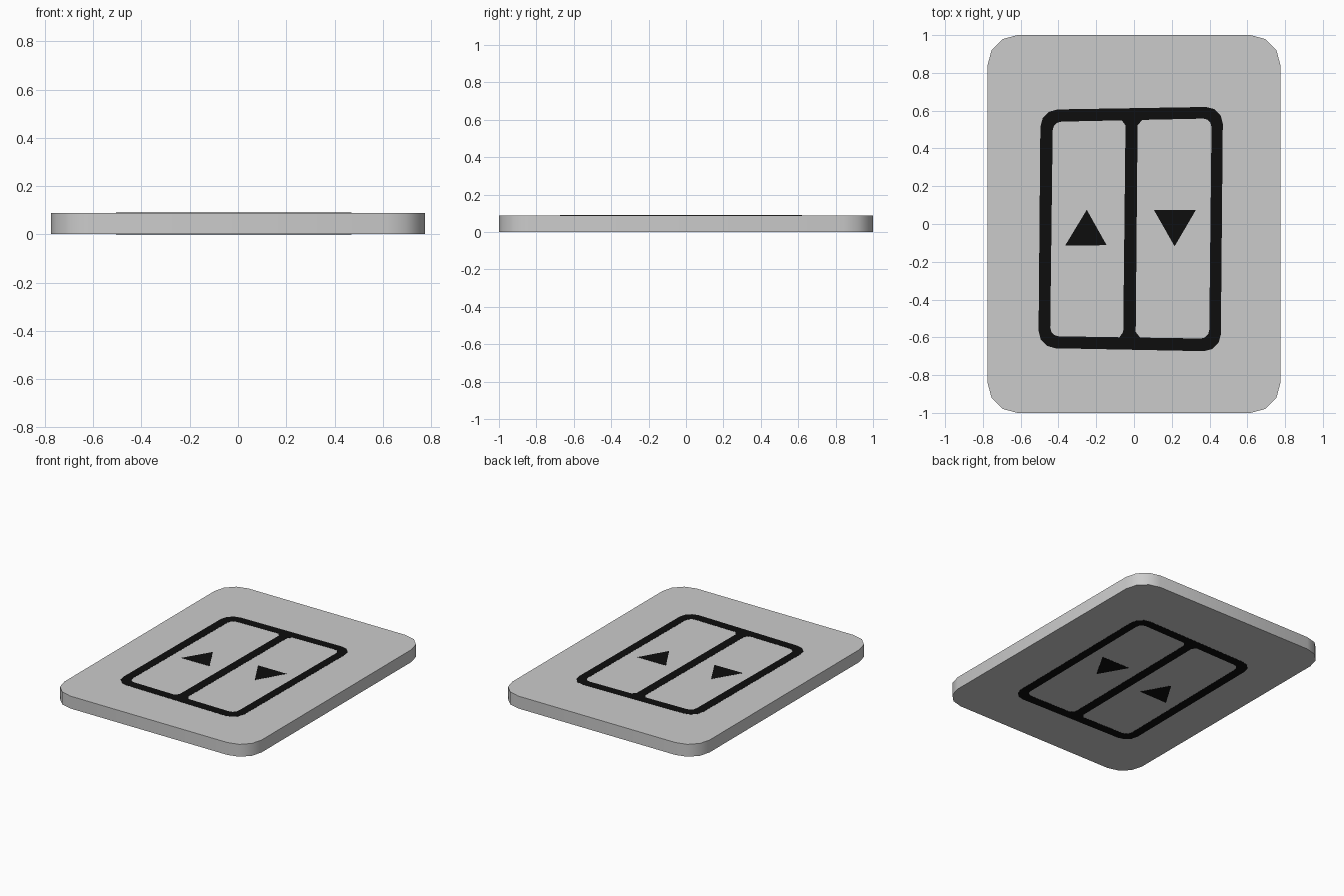
import bpy, bmesh, math
from mathutils import Vector

if "Cube" in bpy.data.objects:
    bpy.data.objects.remove(bpy.data.objects["Cube"])

THICK = 0.09     # panel height
SKIN = 0.001     # height of the printed markings


def material(name, value):
    m = bpy.data.materials.new(name)
    m.diffuse_color = (value, value, value, 1)
    m.use_nodes = True
    m.node_tree.nodes["Principled BSDF"].inputs["Base Color"].default_value = m.diffuse_color
    return m


grey = material("light grey", 0.6)
black = material("black", 0.004)


def rounded(corners, r, segs=3):
    """Round each corner of a convex anticlockwise outline."""
    pts = []
    n = len(corners)
    for i, c in enumerate(corners):
        c = Vector(c)
        a = (Vector(corners[i - 1]) - c).normalized() * r
        b = (Vector(corners[(i + 1) % n]) - c).normalized() * r
        for k in range(segs + 1):
            t = math.pi / 2 * k / segs
            pts.append(c + a * (1 - math.sin(t)) + b * (1 - math.cos(t)))
    return pts


def prism(name, outline, z0, z1, mat, hole=None):
    """Extrude an outline; with a hole outline of equal length, make a ring."""
    bm = bmesh.new()
    n = len(outline)

    def loop(pts, z):
        return [bm.verts.new((p[0], p[1], z)) for p in pts]

    lo, hi = loop(outline, z0), loop(outline, z1)
    if hole:
        hlo, hhi = loop(hole, z0), loop(hole, z1)
    else:
        bm.faces.new(hi)
        bm.faces.new(lo[::-1])
    for i in range(n):
        j = (i + 1) % n
        bm.faces.new((lo[i], lo[j], hi[j], hi[i]))
        if hole:
            bm.faces.new((hi[i], hi[j], hhi[j], hhi[i]))
            bm.faces.new((lo[j], lo[i], hlo[i], hlo[j]))
            bm.faces.new((hlo[j], hlo[i], hhi[i], hhi[j]))
    bmesh.ops.recalc_face_normals(bm, faces=bm.faces)
    mesh = bpy.data.meshes.new(name)
    bm.to_mesh(mesh)
    bm.free()
    mesh.materials.append(mat)
    ob = bpy.data.objects.new(name, mesh)
    bpy.context.collection.objects.link(ob)
    return ob


# Panel with rounded corners
X, Y = 0.775, 1.0
panel = prism("panel", rounded([(-X, -Y), (X, -Y), (X, Y), (-X, Y)], 0.158),
              SKIN, THICK - SKIN, grey)
bpy.context.view_layer.objects.active = panel
panel.select_set(True)
bpy.ops.object.shade_smooth_by_angle(angle=math.radians(40))

# Slightly uneven hand-drawn frame outline
frame_out = rounded([(-0.506, -0.656), (0.459, -0.675), (0.471, 0.621), (-0.495, 0.605)], 0.09)
frame_in = rounded([(-0.444, -0.594), (0.398, -0.607), (0.411, 0.559), (-0.43, 0.541)], 0.045)

# Divider, flared where it meets the frame
divider = [(-0.085, -0.61), (0.04, -0.61), (0.009, -0.572), (0.019, 0.522),
           (0.05, 0.56), (-0.073, 0.56), (-0.045, 0.522), (-0.057, -0.572)]

arrow_up = [(-0.365, -0.115), (-0.145, -0.112), (-0.25, 0.075)]
arrow_down = [(0.215, -0.118), (0.328, 0.075), (0.105, 0.075)]

# Markings on both faces of the panel
for side, z in (("top", THICK - SKIN), ("bottom", 0.0)):
    prism(side + "_frame", frame_out, z, z + SKIN, black, frame_in)
    prism(side + "_divider", divider, z, z + SKIN, black)
    prism(side + "_up_arrow", arrow_up, z, z + SKIN, black)
    prism(side + "_down_arrow", arrow_down, z, z + SKIN, black)
